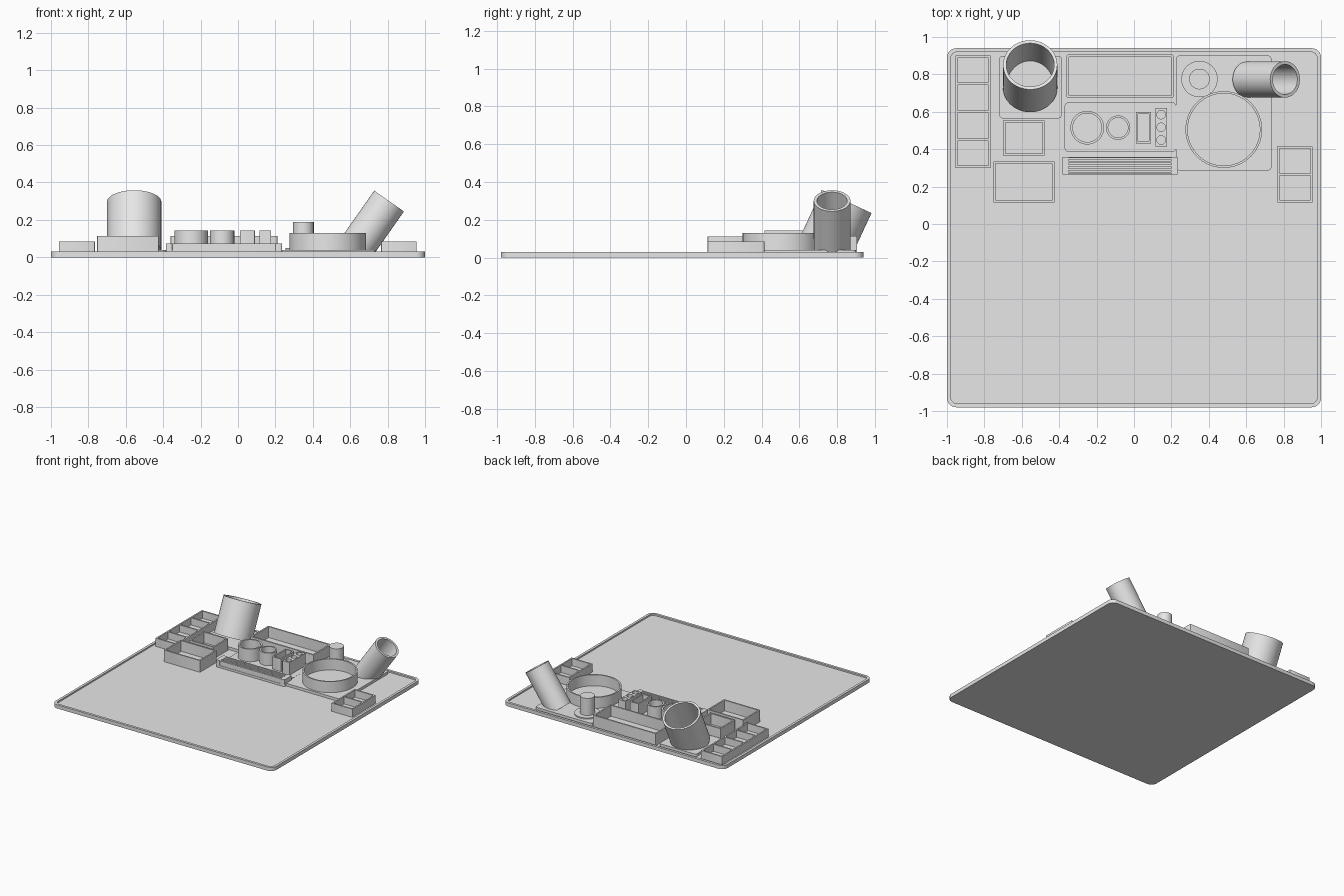
import bpy, bmesh
from math import sin, cos, pi, radians
from mathutils import Matrix, Vector

cube = bpy.data.objects.get("Cube")
if cube:
    bpy.data.objects.remove(cube, do_unlink=True)

grey = bpy.data.materials.new("plain grey")
grey.use_nodes = True
colour = (0.8, 0.8, 0.8, 1)
grey.diffuse_color = colour
grey.node_tree.nodes["Principled BSDF"].inputs["Base Color"].default_value = colour

FLOOR = 0.018   # sheet surface
PLATE = 0.04    # top of the raised mounting plates
WALL = 0.012
made = []


def outline(w, h, r, steps=6):
    """Rounded rectangle; a radius of half the width gives a circle."""
    points = []
    for k, (sx, sy) in enumerate(((1, 1), (-1, 1), (-1, -1), (1, -1))):
        for i in range(steps + 1):
            a = (k + i / steps) * pi / 2
            points.append((sx * (w / 2 - r) + r * cos(a), sy * (h / 2 - r) + r * sin(a)))
    return points


def circle(r, steps=12):
    return outline(2 * r, 2 * r, r, steps)


def bridge(bm, a, b):
    n = len(a)
    for i in range(n):
        j = (i + 1) % n
        bm.faces.new((a[i], a[j], b[j], b[i]))


def solid(bm, cx, cy, outer, z0, z1, inner=None, floor=None):
    """Prism with an optional well: open through, or closed at floor height."""
    def ring(pts, z):
        return [bm.verts.new((cx + x, cy + y, z)) for x, y in pts]
    low, high = ring(outer, z0), ring(outer, z1)
    bridge(bm, low, high)
    if inner is None:
        bm.faces.new(high)
        bm.faces.new(low[::-1])
        return
    rim = ring(inner, z1)
    base = ring(inner, z0 if floor is None else floor)
    bridge(bm, high, rim)
    bridge(bm, rim, base)
    if floor is None:
        bridge(bm, base, low)
    else:
        bm.faces.new(base)
        bm.faces.new(low[::-1])


def finish(name, bm):
    bmesh.ops.remove_doubles(bm, verts=bm.verts, dist=1e-5)
    bmesh.ops.recalc_face_normals(bm, faces=bm.faces)
    mesh = bpy.data.meshes.new(name)
    bm.to_mesh(mesh)
    bm.free()
    mesh.materials.append(grey)
    ob = bpy.data.objects.new(name, mesh)
    bpy.context.collection.objects.link(ob)
    made.append(ob)


def part(name, *args, **kw):
    bm = bmesh.new()
    solid(bm, *args, **kw)
    finish(name, bm)


def tray(name, x0, x1, y0, y1, top, cells=1):
    """Open box split into equal cells along y."""
    bm = bmesh.new()
    w, h, cx = x1 - x0, y1 - y0, (x0 + x1) / 2
    solid(bm, cx, (y0 + y1) / 2, outline(w, h, 0.004, 2), 0.01, top,
          outline(w - 2 * WALL, h - 2 * WALL, 0.002, 2), FLOOR + 0.008)
    for i in range(1, cells):
        solid(bm, cx, y0 + h * i / cells, outline(w - WALL, WALL, 0, 1), FLOOR, top - 0.001)
    finish(name, bm)


def leaning_tube(name, base, lean, radius, bore, length):
    """Tube leaning along the lean matrix, trimmed flat where it enters the plate."""
    bm = bmesh.new()
    solid(bm, 0, 0, circle(radius, 16), 0, length, circle(bore, 16))
    axis = lean @ Vector((0, 0, 1))
    for v in bm.verts:
        v.co = lean @ v.co + Vector(base)
        if v.co.z < PLATE - 0.01:
            v.co += axis * ((PLATE - 0.01 - v.co.z) / axis.z)
    finish(name, bm)


# Base sheet with a raised rim
part("base_sheet", 0, -0.02, outline(2, 1.92, 0.05), 0, 0.03,
     outline(1.96, 1.88, 0.035), FLOOR)

# Open trays
tray("left_end_tray", -0.957, -0.765, 0.30, 0.90, 0.085, 4)
tray("right_end_tray", 0.765, 0.955, 0.115, 0.415, 0.085, 2)
tray("rear_tray", -0.36, 0.21, 0.675, 0.905, 0.115)
tray("front_tray", -0.753, -0.425, 0.115, 0.335, 0.113)
tray("middle_tray", -0.70, -0.477, 0.365, 0.555, 0.113)

# Mounting plates
part("cup_plate", -0.553, 0.732, outline(0.335, 0.335, 0.02), 0.01, PLATE)
part("right_plate", 0.48, 0.593, outline(0.51, 0.615, 0.02), 0.01, PLATE)
part("centre_plate", -0.073, 0.518, outline(0.595, 0.265, 0.02), 0.01, PLATE)

# Leaning cups
leaning_tube("large_cup", (-0.555, 0.729, 0.036), Matrix.Rotation(radians(-25), 3, "X"),
             0.145, 0.128, 0.288)
leaning_tube("small_cup", (0.607, 0.773, 0.014), Matrix.Rotation(radians(35), 3, "Y"),
             0.097, 0.08, 0.35)

# Round holder and post on the right plate
part("round_holder", 0.48, 0.505, circle(0.205, 16), 0.03, 0.13, circle(0.193, 16))
part("post_flange", 0.35, 0.775, circle(0.097), 0.03, 0.05)
part("post", 0.35, 0.775, circle(0.055), 0.04, 0.19)

# Small holders on the centre plate
TOP = 0.143
part("wide_ring", -0.25, 0.515, circle(0.09), 0.03, TOP, circle(0.077))
part("narrow_ring", -0.085, 0.515, circle(0.065), 0.03, TOP, circle(0.053))
part("slim_box", 0.05, 0.515, outline(0.08, 0.17, 0.002, 2), 0.03, TOP,
     outline(0.058, 0.148, 0.002, 2))
bm = bmesh.new()
for i in (-1, 0, 1):
    solid(bm, 0.145, 0.517 + i * 0.068, outline(0.062, 0.068, 0, 6), 0.03, TOP,
          circle(0.023, 6), PLATE + 0.01)
finish("three_hole_block", bm)

# Slotted rack: solid ends joined by thin ribs
bm = bmesh.new()
cx, cy, half = -0.075, 0.312, 0.31
solid(bm, cx, cy, outline(2 * half, 0.095, 0.008, 3), 0.01, 0.035)
for side in (-1, 1):
    solid(bm, cx + side * (half - 0.018), cy, outline(0.036, 0.095, 0.008, 3), 0.03, 0.075)
for i in range(5):
    solid(bm, cx, cy + (i - 2) * 0.0195, outline(2 * half - 0.06, 0.011, 0, 1), 0.03, 0.074)
finish("slotted_rack", bm)

# Smooth the round walls, keep the edges crisp
bpy.ops.object.select_all(action="DESELECT")
for ob in made:
    ob.select_set(True)
bpy.context.view_layer.objects.active = made[0]
bpy.ops.object.shade_smooth_by_angle(angle=radians(30))
